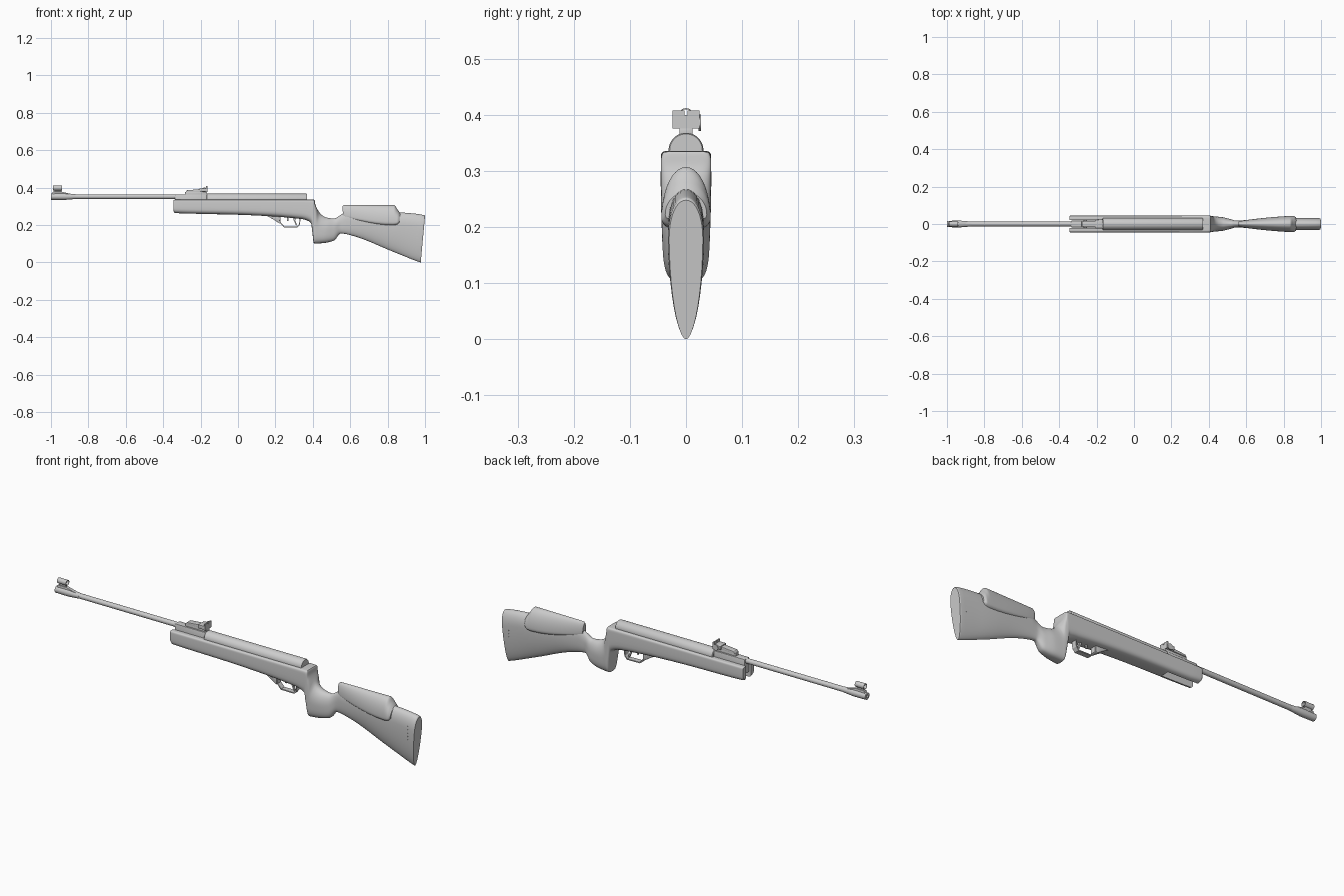
import bpy, bmesh, math
from mathutils import Vector

if "Cube" in bpy.data.objects:
    bpy.data.objects.remove(bpy.data.objects["Cube"])


def smooth(ob):
    bpy.ops.object.select_all(action='DESELECT')
    ob.select_set(True)
    bpy.context.view_layer.objects.active = ob
    bpy.ops.object.shade_smooth_by_angle(angle=math.radians(32))


def skin(name, rings, closed=False, bevel=0.0):
    """Join rings of points into a solid with end caps, or into a closed loop."""
    bm = bmesh.new()
    vs = [[bm.verts.new(p) for p in r] for r in rings]
    n = len(vs[0])
    for a, b in list(zip(vs, vs[1:])) + ([(vs[-1], vs[0])] if closed else []):
        for i in range(n):
            j = (i + 1) % n
            bm.faces.new((a[i], a[j], b[j], b[i]))
    if not closed:
        bm.faces.new(vs[0])
        bm.faces.new(vs[-1])
    bmesh.ops.recalc_face_normals(bm, faces=bm.faces)
    if bevel:
        bmesh.ops.bevel(bm, geom=bm.edges[:], offset=bevel, segments=2,
                        affect='EDGES', profile=0.5)
    me = bpy.data.meshes.new(name)
    bm.to_mesh(me)
    bm.free()
    ob = bpy.data.objects.new(name, me)
    bpy.context.collection.objects.link(ob)
    smooth(ob)
    return ob


def spline(stations, steps=6):
    """Smooth interpolation of the section stations without overshoot."""
    st = [Vector(s) for s in stations]
    h = [max(.004, math.hypot(*((b - a)[:4]))) for a, b in zip(st, st[1:])]
    slope = [(b - a) / d for a, b, d in zip(st, st[1:], h)]
    tan = [slope[0]]
    for a, b in zip(slope, slope[1:]):
        tan.append(Vector([2 * p * q / (p + q) if p * q > 0 else 0 for p, q in zip(a, b)]))
    tan.append(slope[-1])
    for i, d in enumerate(h):
        for k in range(steps):
            t = k / steps
            u = t * t * (3 - 2 * t)
            yield (st[i] * (1 - u) + st[i + 1] * u + tan[i] * (d * t * (1 - t) ** 2)
                   - tan[i + 1] * (d * t * t * (1 - t)))
    yield st[-1]


def loft(name, stations, shape, n=40):
    """Station: x top, z top, x bottom, z bottom, half width.
    shape(x) gives the roundness of the top and bottom and the height of the widest line."""
    rings = []
    for xt, zt, xb, zb, w in spline(stations):
        nt, nb, m = shape(xt)
        ring = []
        for i in range(n):
            a = 2 * math.pi * (i + .0) / n
            c, s = round(math.cos(a), 6), round(math.sin(a), 6)
            e = 2 / (nt if s >= 0 else nb)
            f = m + (1 - m) * s ** e if s >= 0 else m - m * (-s) ** e
            ring.append((xb + (xt - xb) * f, w * math.copysign(abs(c) ** e, c), zb + (zt - zb) * f))
        rings.append(ring)
    return skin(name, rings)


def lathe(name, z, prof, closed=False, n=32):
    """Revolve (x, radius) points about a lengthwise axis."""
    ang = [2 * math.pi * i / n for i in range(n)]
    return skin(name, [[(x, r * math.cos(a), z + r * math.sin(a)) for a in ang]
                       for x, r in prof], closed)


def prism(name, pts, y0, y1, bevel=0.0):
    """Extrude an (x, z) outline across y."""
    return skin(name, [[(x, y, z) for x, z in pts] for y in (y0, y1)], bevel=bevel)


def box(name, x0, x1, w, z0, z1, bevel=0.0):
    return prism(name, [(x0, z0), (x1, z0), (x1, z1), (x0, z1)], -w, w, bevel)


def disc(name, x, z, r, y0, y1, n=20):
    ang = [2 * math.pi * i / n for i in range(n)]
    return prism(name, [(x + r * math.cos(a), z + r * math.sin(a)) for a in ang], y0, y1)


def cut(ob, cutter):
    m = ob.modifiers.new("cut", 'BOOLEAN')
    m.operation, m.object, m.solver = 'DIFFERENCE', cutter, 'EXACT'
    bpy.context.view_layer.objects.active = ob
    bpy.ops.object.modifier_apply(modifier=m.name)
    bpy.data.objects.remove(cutter)
    smooth(ob)


def ramp(x, x0, x1, a, b):
    return a + (b - a) * min(1, max(0, (x - x0) / (x1 - x0)))


# Stock: square fore-end flowing into oval grip, thumb notch and egg-shaped butt
def stock_shape(x):
    return ramp(x, .40, .43, 10, 2.1), ramp(x, .4, .7, 3.5, 1.85), ramp(x, .5, .9, .5, .72)


stock = loft("stock", [
    (-.345, .334, -.345, .272, .043), (-.336, .336, -.336, .263, .045),
    (0, .336, 0, .255, .045), (.34, .336, .34, .232, .045),
    (.408, .335, .390, .210, .045), (.414, .308, .397, .165, .044),
    (.446, .255, .408, .10, .041), (.478, .239, .46, .104, .037),
    (.513, .235, .513, .117, .027), (.55, .255, .55, .155, .018),
    (.585, .275, .585, .15, .020), (.85, .268, .84, .053, .032),
    (.995, .253, .97, .002, .032), (1, .248, .977, 0, .030)], stock_shape)
cut(stock, box("slot_cutter", -.4, -.17, .021, .2, .4))

# Raised cheek rest
loft("cheek_rest", [
    (.558, .30, .562, .245, .013), (.568, .307, .575, .238, .017),
    (.833, .307, .826, .195, .043), (.852, .284, .85, .20, .044),
    (.868, .262, .864, .212, .037)], lambda x: (2, 3, .22))

# Receiver tube, breech block and pivot
lathe("receiver", .337, [(-.168, .028), (-.165, .031), (.366, .031), (.37, .029)], n=48)
box("breech_block", -.337, -.16, .018, .29, .364, .004)
disc("breech_pivot", -.26, .318, .01, -.0205, .0205)

# Barrel and hollow muzzle sleeve
lathe("barrel", .352, [(-.95, .0125), (-.30, .0125)])
lathe("muzzle_sleeve", .352, [(-.96, .007), (-1, .007), (-1, .017), (-.93, .018), (-.87, .013)])

# Front sight: ramp, neck, hood and post
prism("front_sight_ramp", [(-.995, .36), (-.99, .378), (-.94, .378), (-.88, .362)], -.008, .008, .0015)
box("front_sight_neck", -.982, -.945, .004, .374, .388)
lathe("front_sight_hood", .3985, [(-.99, .0135), (-.94, .0135), (-.94, .0115), (-.99, .0115)], True)
box("front_sight_post", -.967, -.963, .0015, .386, .399)

# Rear sight: base, arm, housing, notched leaf and adjusting wheel
box("rear_sight_base", -.283, -.165, .012, .36, .377, .0015)
prism("rear_sight_arm", [(-.28, .376), (-.272, .386), (-.19, .393), (-.17, .378)], -.015, .015, .001)
box("rear_sight_housing", -.205, -.168, .023, .378, .396, .001)
leaf = box("rear_sight_leaf", -.17, -.164, .024, .376, .408)
cut(leaf, box("notch_cutter", -.18, -.15, .003, .4, .42))
disc("windage_wheel", -.18, .386, .0145, .022, .027)

# Trigger guard: a bow of even thickness, with a fairing in front of it
path = [(.222, .245), (.224, .212), (.245, .188), (.318, .187), (.331, .203), (.335, .24)]
inner = [(x + (.278 - x) * .08, z + (.23 - z) * .12) for x, z in reversed(path)]
prism("trigger_guard", path + inner, -.013, .013)
prism("guard_fairing", [(.15, .252), (.19, .229), (.222, .208), (.226, .25)], -.016, .016, .002)

# Trigger and safety lever
prism("trigger", [(.292, .25), (.308, .25), (.306, .225), (.316, .2), (.31, .198), (.298, .225)],
      -.005, .005)
box("safety_lever", .262, .269, .003, .222, .25)

# Butt pad studs
for i in range(5):
    disc("pad_stud_%d" % (i + 1), .957, .135 + .017 * i, .002, -.0322, .0322, 10)
